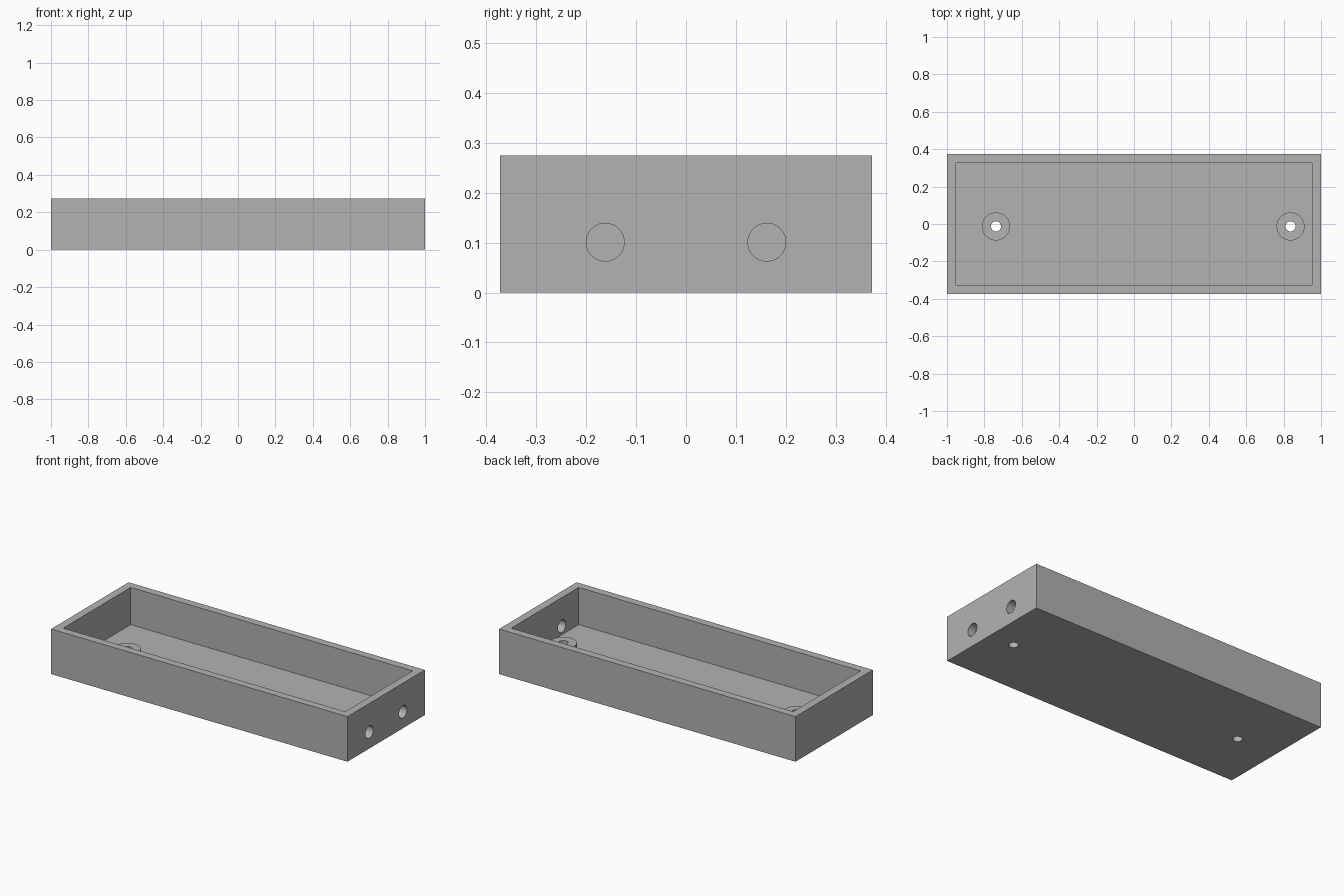
import bpy
import math

if "Cube" in bpy.data.objects:
    bpy.data.objects.remove(bpy.data.objects["Cube"])

LENGTH, WIDTH, HEIGHT = 2.0, 0.746, 0.275
WALL = 0.048
BOSS_TOP = 0.088

grey = bpy.data.materials.new("plain grey")
grey.use_nodes = True
colour = (0.448, 0.448, 0.448, 1)
grey.diffuse_color = colour
grey.node_tree.nodes["Principled BSDF"].inputs["Base Color"].default_value = colour


def box(name, size, bottom):
    bpy.ops.mesh.primitive_cube_add(size=1, location=(0, 0, bottom + size[2] / 2))
    ob = bpy.context.object
    ob.name = name
    ob.scale = size
    bpy.ops.object.transform_apply(location=True, rotation=True, scale=True)
    ob.data.materials.append(grey)
    return ob


def cylinder(name, radius, depth, centre, tilt=0):
    bpy.ops.mesh.primitive_cylinder_add(vertices=64, radius=radius, depth=depth,
                                        location=centre, rotation=(0, tilt, 0))
    ob = bpy.context.object
    ob.name = name
    ob.data.materials.append(grey)
    return ob


def combine(target, tool, operation):
    mod = target.modifiers.new(operation.title(), "BOOLEAN")
    mod.operation = operation
    mod.solver = "EXACT"
    mod.object = tool
    bpy.context.view_layer.objects.active = target
    bpy.ops.object.modifier_apply(modifier=mod.name)
    bpy.data.objects.remove(tool)


# Open tray
tray = box("tray", (LENGTH, WIDTH, HEIGHT), 0)
cavity = box("cavity", (LENGTH - 2 * WALL, WIDTH - 2 * WALL, HEIGHT), WALL)
combine(tray, cavity, "DIFFERENCE")

# Screw bosses on the floor, drilled through
for x in (-0.738, 0.837):
    low = WALL / 2
    boss = cylinder("boss", 0.075, BOSS_TOP - low, (x, -0.013, (BOSS_TOP + low) / 2))
    combine(tray, boss, "UNION")
    combine(tray, cylinder("screw_hole", 0.027, 0.4, (x, -0.013, 0.1)), "DIFFERENCE")

# Cable holes in one end wall
for y in (-0.162, 0.162):
    drill = cylinder("cable_hole", 0.038, 0.15, (LENGTH / 2, y, 0.101), math.pi / 2)
    combine(tray, drill, "DIFFERENCE")

# Smooth round walls, crisp edges
bpy.ops.object.select_all(action="DESELECT")
tray.select_set(True)
bpy.context.view_layer.objects.active = tray
bpy.ops.object.shade_smooth_by_angle(angle=math.radians(30))
